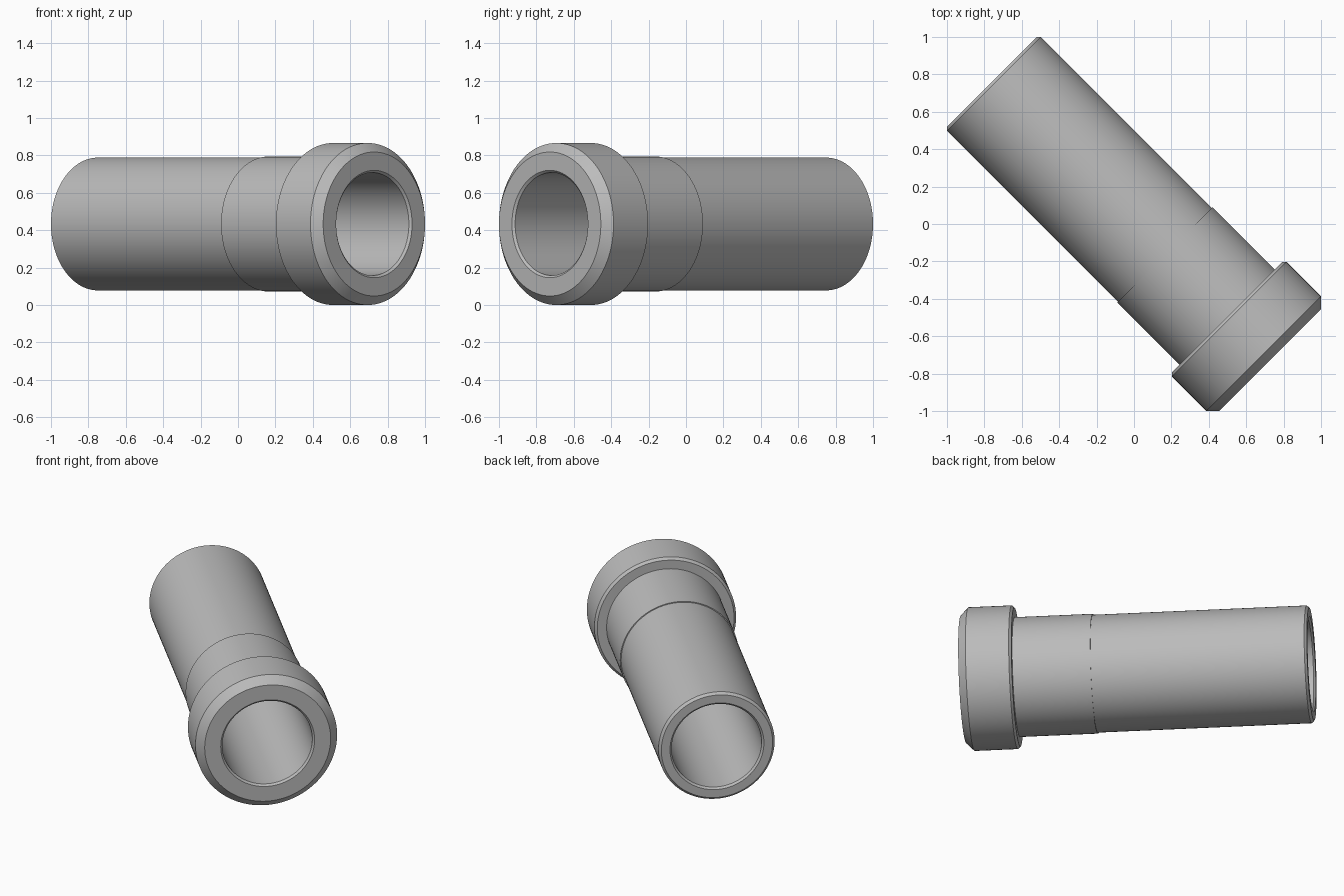
import bpy, bmesh, math
from mathutils import Matrix, Vector

cube = bpy.data.objects.get("Cube")
if cube:
    bpy.data.objects.remove(cube, do_unlink=True)

AXIS_HEIGHT = 0.433
SEGMENTS = 128

# Plain grey finish
grey = bpy.data.materials.new("plain grey")
grey.use_nodes = True
colour = (0.5, 0.5, 0.5, 1)
grey.diffuse_color = colour
grey.node_tree.nodes["Principled BSDF"].inputs["Base Color"].default_value = colour


def lathe(name, profile):
    """Spin a closed (radius, distance along axis) outline around the bore axis."""
    bm = bmesh.new()
    verts = [bm.verts.new((r, 0, s)) for r, s in profile]
    edges = [bm.edges.new((v, verts[(i + 1) % len(verts)])) for i, v in enumerate(verts)]
    bmesh.ops.spin(bm, geom=verts + edges, cent=(0, 0, 0), axis=(0, 0, 1),
                   angle=math.tau, steps=SEGMENTS, use_merge=True)
    bmesh.ops.remove_doubles(bm, verts=bm.verts, dist=0.0001)
    bmesh.ops.recalc_face_normals(bm, faces=bm.faces)
    # Lay the axis flat, pointing to the front left
    turn = Vector((1, -1, 0)).to_track_quat('Z', 'Y').to_matrix().to_4x4()
    bm.transform(Matrix.Translation((0, 0, AXIS_HEIGHT)) @ turn)
    mesh = bpy.data.meshes.new(name)
    bm.to_mesh(mesh)
    bm.free()
    mesh.materials.append(grey)
    obj = bpy.data.objects.new(name, mesh)
    bpy.context.collection.objects.link(obj)
    bpy.ops.object.select_all(action='DESELECT')
    obj.select_set(True)
    bpy.context.view_layer.objects.active = obj
    bpy.ops.object.shade_smooth_by_angle(angle=math.radians(20))
    return obj


back, front = -1.074, 1.029
bore, chamfer = 0.275, 0.012

lathe("collared_sleeve", [
    # bore with chamfered mouths
    (bore, front - chamfer), (bore, back + chamfer), (bore + chamfer, back),
    # long tube
    (0.34, back), (0.355, back + 0.015), (0.355, 0.233),
    # slightly wider neck
    (0.361, 0.233), (0.361, 0.705),
    # collar with bevelled rims
    (0.418, 0.705), (0.433, 0.72), (0.433, 0.981), (0.385, front),
    (bore + chamfer, front),
])
